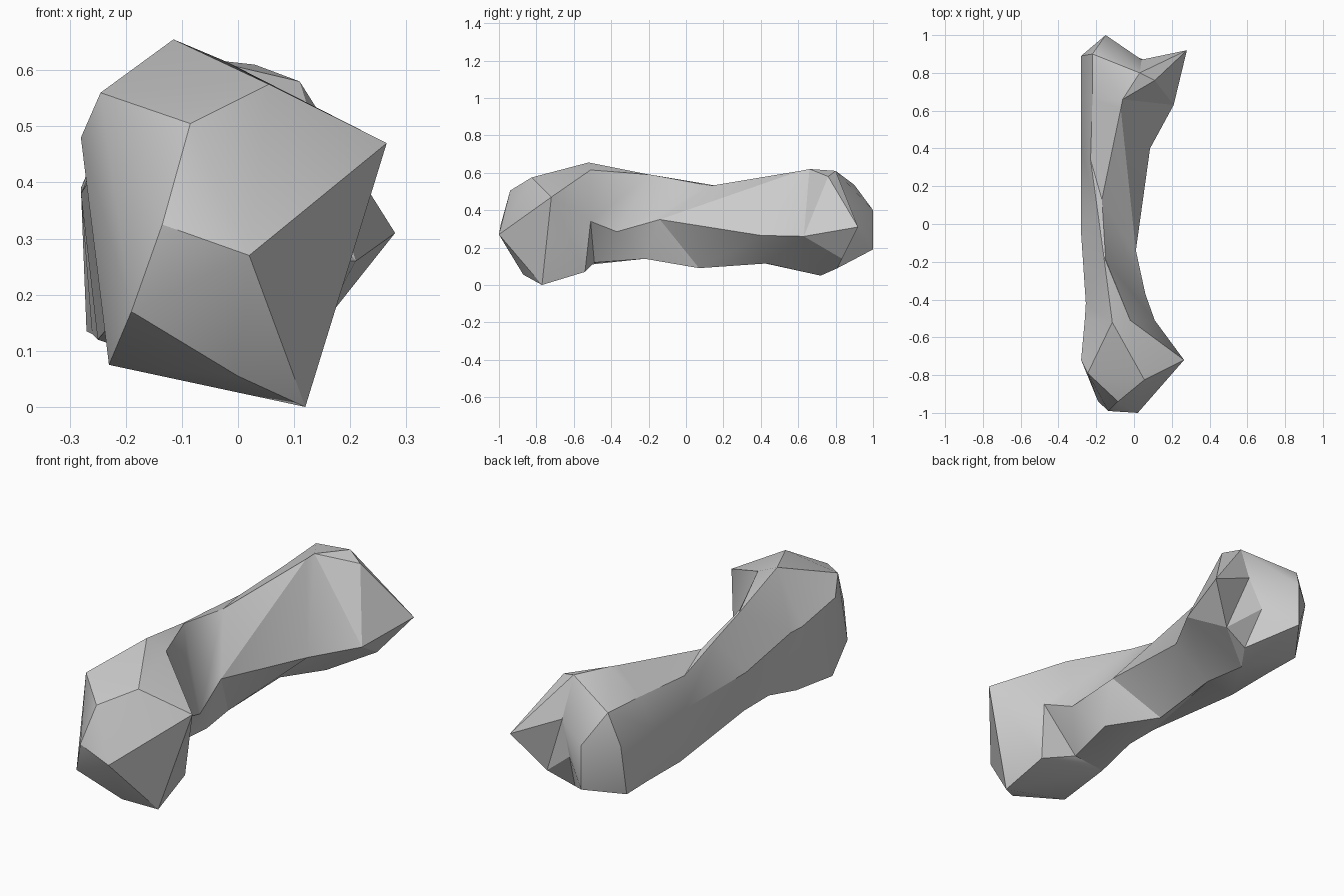
import bpy
import bmesh
import math

# Remove the default object
default_cube = bpy.data.objects.get("Cube")
if default_cube:
    bpy.data.objects.remove(default_cube, do_unlink=True)

# Shaft cross-sections from front to back, each running:
# top, right ridge, bottom, lower left, left, upper left
neck_front = [(-.02, -.51, .615), (.11, -.51, .34), (-.06, -.49, .12),
              (-.23, -.5, .11), (-.26, -.5, .42), (-.115, -.52, .655)]
shaft_front = [(-.15, -.19, .59), (.06, -.37, .285), (-.01, -.22, .14),
               (-.225, -.3, .16), (-.255, -.42, .42), (-.16, -.17, .585)]
shaft_waist = [(-.17, .13, .53), (.01, -.14, .35), (-.1, .07, .09),
               (-.22, -.12, .155), (-.28, -.05, .38), (-.19, .05, .55)]
shaft_back = [(-.07, .61, .61), (.085, .4, .265), (-.08, .43, .115),
              (-.25, .4, .12), (-.28, .4, .38), (-.23, .34, .5)]
neck_back = [(-.06, .66, .62), (.21, .63, .26), (-.04, .72, .05),
             (-.26, .66, .13), (-.28, .66, .39), (-.22, .66, .52)]

# Corner points of the front knob
front_knob = [(.265, -.72, .47), (-.085, -.94, .505), (.055, -.825, .575),
              (.02, -1, .27), (-.135, -.99, .325), (.12, -.77, 0),
              (-.245, -.79, .56), (-.28, -.72, .48), (-.23, -.77, .075),
              (-.19, -.94, .17), (0, -.87, .055), (.1, -.54, .07)]

# Corner points of the back end: outer tip, notch and inner condyle
notch_top = [(.03, .8, .61), (.04, .87, .425)]
notch_floor = [(-.015, .895, .27), (.016, .81, .09)]
tip_base = [(.145, .835, .14)]
outer_tip = [(.11, .76, .58), (.28, .92, .31)]
inner_condyle = [(-.15, 1, .4), (-.15, 1, .19), (-.22, .9, .535),
                 (-.27, .83, .135), (-.28, .89, .39)]


def add_loft(bm, rings):
    """Skin consecutive rings with triangles, leaving the ends open."""
    loops = [[bm.verts.new(point) for point in ring] for ring in rings]
    for near, far in zip(loops, loops[1:]):
        for i in range(len(near)):
            j = (i + 1) % len(near)
            bm.faces.new((near[i], near[j], far[i]))
            bm.faces.new((near[j], far[j], far[i]))


def add_knob(bm, corners, neck):
    """Wrap corner points and the neck, open where the shaft joins."""
    neck_verts = [bm.verts.new(point) for point in neck]
    verts = neck_verts + [bm.verts.new(point) for point in corners]
    bmesh.ops.convex_hull(bm, input=verts)
    faces = list({face for vert in verts for face in vert.link_faces})
    bmesh.ops.recalc_face_normals(bm, faces=faces)
    joint = [f for f in faces if all(v in neck_verts for v in f.verts)]
    bmesh.ops.delete(bm, geom=joint, context='FACES_ONLY')


# Bone colour
bone_grey = bpy.data.materials.new("bone_grey")
bone_grey.use_nodes = True
colour = (.6, .6, .6, 1)
bone_grey.diffuse_color = colour
bone_grey.node_tree.nodes["Principled BSDF"].inputs["Base Color"].default_value = colour

# Assemble shaft and knobs, then weld the seams
bm = bmesh.new()
add_loft(bm, [neck_front, shaft_front, shaft_waist, shaft_back, neck_back])
add_knob(bm, front_knob, neck_front)
outer_neck = neck_back[:3]
inner_neck = neck_back[:1] + neck_back[2:]
add_knob(bm, notch_top + tip_base + outer_tip, outer_neck)
add_knob(bm, notch_top + tip_base + notch_floor, outer_neck)
add_knob(bm, notch_top + notch_floor + inner_condyle, inner_neck)
bmesh.ops.remove_doubles(bm, verts=bm.verts[:], dist=.001)
loose = [edge for edge in bm.edges if not edge.link_faces]
bmesh.ops.delete(bm, geom=loose, context='EDGES')

mesh = bpy.data.meshes.new("bone")
bm.to_mesh(mesh)
bm.free()
mesh.materials.append(bone_grey)
bone = bpy.data.objects.new("bone", mesh)
bpy.context.collection.objects.link(bone)

# Soft shading over shallow facets, crisp main ridges
bpy.ops.object.select_all(action='DESELECT')
bone.select_set(True)
bpy.context.view_layer.objects.active = bone
bpy.ops.object.shade_smooth_by_angle(angle=math.radians(30))
